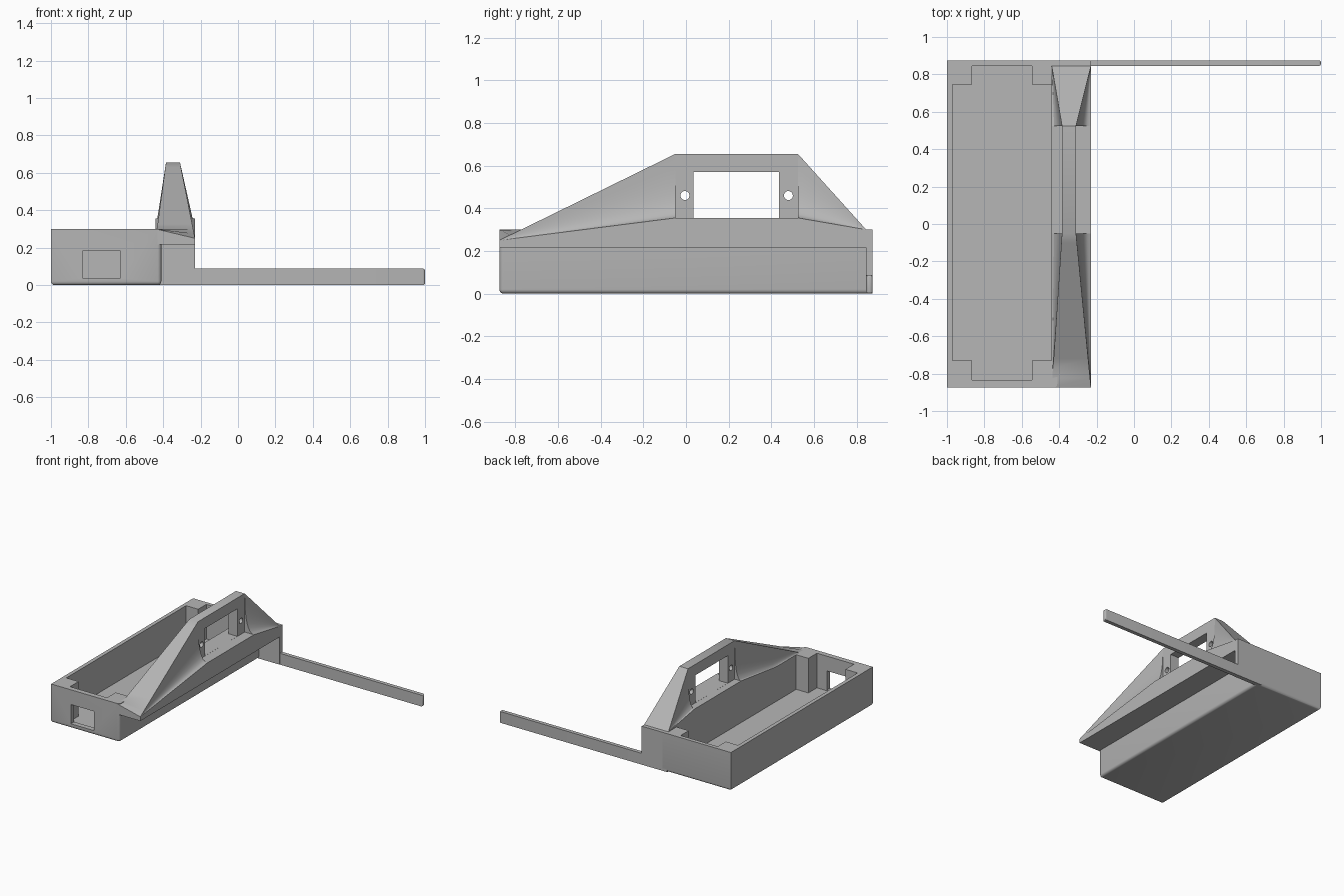
import bpy, bmesh, math
from mathutils import Vector

cube = bpy.data.objects.get("Cube")
if cube:
    bpy.data.objects.remove(cube, do_unlink=True)

grey = bpy.data.materials.new("plain grey")
grey.use_nodes = True
colour = (0.47, 0.47, 0.47, 1)
grey.diffuse_color = colour
grey.node_tree.nodes["Principled BSDF"].inputs["Base Color"].default_value = colour


def finish(name, bm):
    bmesh.ops.recalc_face_normals(bm, faces=bm.faces)
    mesh = bpy.data.meshes.new(name)
    bm.to_mesh(mesh)
    bm.free()
    mesh.materials.append(grey)
    obj = bpy.data.objects.new(name, mesh)
    bpy.context.collection.objects.link(obj)
    return obj


def box(name, low, high, radius=0.0, rounded=None):
    """Axis-aligned box; edges chosen by the rule 'rounded' get a bevel."""
    bm = bmesh.new()
    bmesh.ops.create_cube(bm, size=1)
    low, high = Vector(low), Vector(high)
    for v in bm.verts:
        v.co = Vector([l + (c + 0.5) * (h - l) for c, l, h in zip(v.co, low, high)])
    if rounded:
        edges = [e for e in bm.edges if rounded(*[v.co for v in e.verts])]
        bmesh.ops.bevel(bm, geom=edges, offset=radius, segments=4, profile=0.5, affect='EDGES')
    return finish(name, bm)


def cut(target, cutter):
    mod = target.modifiers.new("cut", 'BOOLEAN')
    mod.operation = 'DIFFERENCE'
    mod.solver = 'EXACT'
    mod.object = cutter
    bpy.context.view_layer.objects.active = target
    bpy.ops.object.modifier_apply(modifier=mod.name)
    bpy.data.objects.remove(cutter, do_unlink=True)


def smooth(obj):
    bpy.ops.object.select_all(action='DESELECT')
    obj.select_set(True)
    bpy.context.view_layer.objects.active = obj
    bpy.ops.object.shade_smooth_by_angle(angle=math.radians(30))


# Tray with rounded underside, cross-shaped cavity and a socket in the front wall
def tray_edge(a, b):
    underside = a.z < 0.01 and b.z < 0.01
    front_corner = min(a.x, b.x) > -0.5 and max(a.y, b.y) < 0
    return underside or front_corner


tray = box("tray", (-1, -0.875, 0), (-0.41, 0.875, 0.3), 0.02, tray_edge)
cut(tray, box("cavity", (-0.97, -0.73, 0.03), (-0.44, 0.745, 0.5)))
cut(tray, box("cavity_ends", (-0.865, -0.835, 0.03), (-0.545, 0.845, 0.5)))
cut(tray, box("socket", (-0.83, -0.95, 0.035), (-0.63, -0.8, 0.185)))
smooth(tray)

# Raised side wall: cross-sections lofted along y
LEFT, RIGHT, UNDER = -0.44, -0.23, 0.217
WALL_LEFT, WALL_RIGHT = -0.385, -0.31
LEDGE, CREST = 0.355, 0.655
FRONT, REAR = -0.05, 0.525
STEPS = 8


def mix(a, b, t):
    return a + (b - a) * t


def flank(base, top, sharp):
    """Concave curve from base to top, or an L-shaped ledge and wall."""
    corner = Vector((top.x, base.y))
    points = []
    for i in range(STEPS + 1):
        t = i / STEPS
        if sharp:
            points.append(mix(base, corner, 2 * t) if t < 0.5 else mix(corner, top, 2 * t - 1))
        else:
            points.append(mix(mix(base, corner, t), mix(corner, top, t), t))
    return points


def section(y, t, end_height, sharp=False):
    """t runs from 0 at the low end of a slope to 1 at the crest."""
    top_z, base_z = mix(end_height, CREST, t), mix(end_height, LEDGE, t)
    left_top = Vector((mix(LEFT, WALL_LEFT, t), max(0.3, top_z)))
    right_top = Vector((mix(RIGHT, WALL_RIGHT, t), top_z))
    left_base = Vector((LEFT, min(left_top.y, max(0.3, base_z))))
    right_base = Vector((RIGHT, base_z))
    outline = [Vector((LEFT, UNDER))] + flank(left_base, left_top, sharp)
    outline += flank(right_base, right_top, sharp)[::-1] + [Vector((RIGHT, UNDER))]
    return [(p.x, y, p.y) for p in outline]


N = 16
sections = [section(mix(-0.875, FRONT, i / N), i / N, 0.25) for i in range(N + 1)]
sections += [section(y, 1, 0.3, True) for y in (FRONT, REAR)]
sections += [section(mix(REAR, 0.845, i / N), 1 - i / N, 0.3) for i in range(N + 1)]

bm = bmesh.new()
rings = [[bm.verts.new(p) for p in s] for s in sections]
for a, b in zip(rings, rings[1:]):
    for i in range(len(a)):
        j = (i + 1) % len(a)
        bm.faces.new((a[i], a[j], b[j], b[i]))
bm.faces.new(rings[0])
bm.faces.new(rings[-1])
bmesh.ops.remove_doubles(bm, verts=bm.verts, dist=0.0002)
wall = finish("raised_side_wall", bm)

# Opening and two screw holes through the wall
cut(wall, box("opening", (-0.6, 0.035, LEDGE + 0.0005), (0, 0.435, 0.57)))
for y in (-0.005, 0.48):
    bpy.ops.mesh.primitive_cylinder_add(vertices=24, radius=0.021, depth=0.5,
                                        location=(-0.35, y, 0.46), rotation=(0, math.pi / 2, 0))
    cut(wall, bpy.context.object)
smooth(wall)

# Back plate below the overhang, and the long bar
box("back_plate", (-0.45, 0.843, 0.0), (RIGHT, 0.875, 0.3))
bar = box("long_bar", (-0.25, 0.845, 0), (1, 0.875, 0.088), 0.012,
          lambda a, b: min(a.x, b.x) > 0.9)
smooth(bar)
